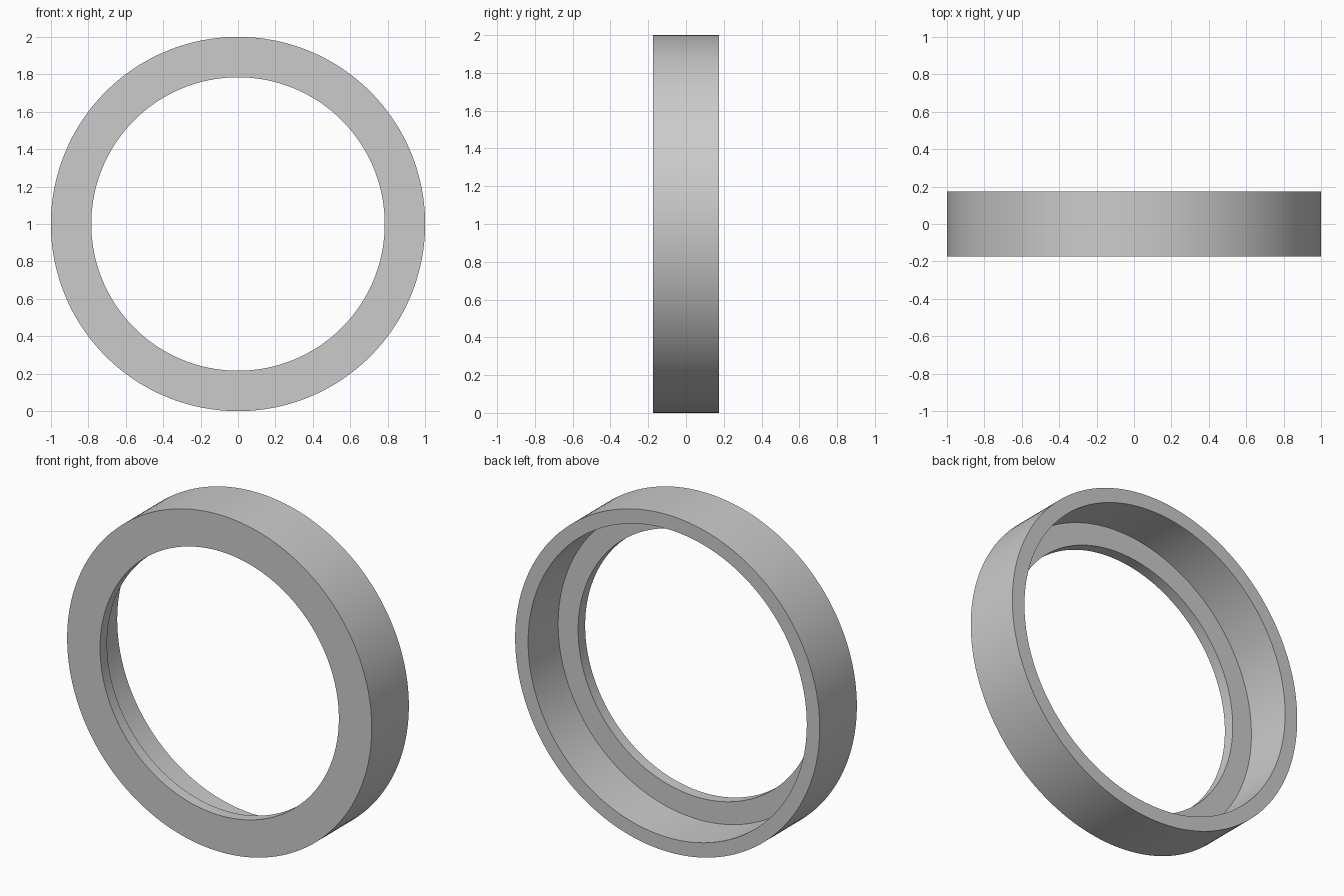
import bpy, bmesh, math
from mathutils import Matrix, Vector

if "Cube" in bpy.data.objects:
    bpy.data.objects.remove(bpy.data.objects["Cube"])

SEGMENTS = 192
HALF = 0.174            # half depth of the ring
LIP = 0.066             # thickness of the front lip
CENTRE = Vector((0, 0, 1))

# Cross-section (radius, y): closed L shape, front lip plus outer wall
profile = [(0.784, -HALF), (1.0, -HALF), (1.0, HALF),
           (0.915, HALF), (0.915, -HALF + LIP), (0.784, -HALF + LIP)]

bm = bmesh.new()
# Revolve the section around the y axis
rings = []
for i in range(SEGMENTS):
    turn = Matrix.Rotation(2 * math.pi * i / SEGMENTS, 3, 'Y')
    rings.append([bm.verts.new(CENTRE + turn @ Vector((r, y, 0))) for r, y in profile])
n = len(profile)
for i in range(SEGMENTS):
    a, b = rings[i], rings[(i + 1) % SEGMENTS]
    for j in range(n):
        k = (j + 1) % n
        bm.faces.new((a[j], a[k], b[k], b[j]))
bmesh.ops.recalc_face_normals(bm, faces=bm.faces)

mesh = bpy.data.meshes.new("lipped_ring")
bm.to_mesh(mesh)
bm.free()
ring = bpy.data.objects.new("lipped_ring", mesh)
bpy.context.collection.objects.link(ring)

# Smooth round walls, crisp rims
bpy.context.view_layer.objects.active = ring
ring.select_set(True)
bpy.ops.object.shade_smooth_by_angle(angle=math.radians(30))
